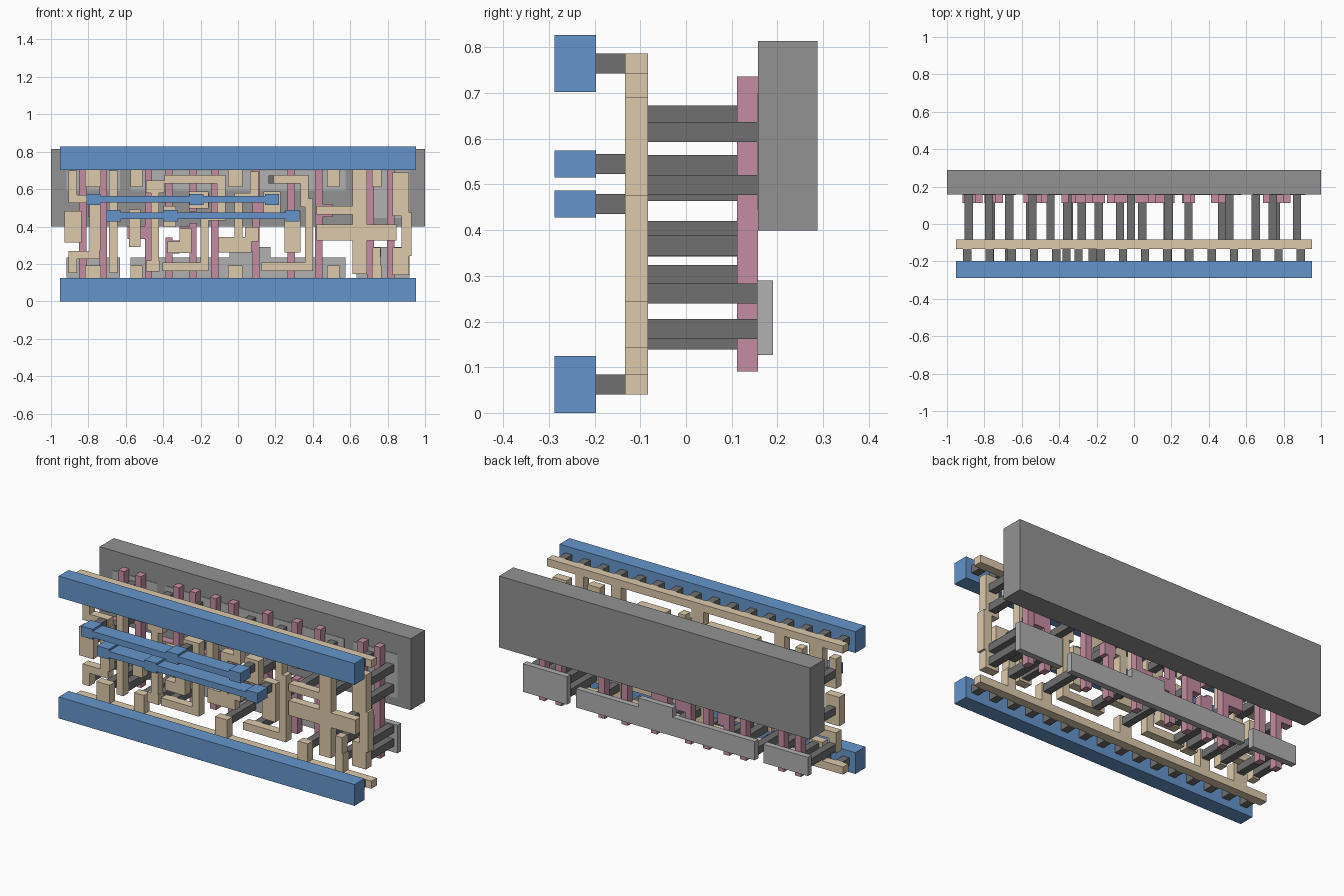
import bpy, bmesh

if "Cube" in bpy.data.objects:
    bpy.data.objects.remove(bpy.data.objects["Cube"])

# Plan units: cell is W wide; S scales the plan to model units
W, H = 7.36, 2.72
S = 2 / 7.74

def material(name, r, g, b):
    m = bpy.data.materials.new(name)
    m.diffuse_color = (r, g, b, 1)
    m.use_nodes = True
    m.node_tree.nodes["Principled BSDF"].inputs["Base Color"].default_value = m.diffuse_color
    return m

BLUE = material("blue", 0.13, 0.30, 0.60)
TAN = material("tan", 0.72, 0.59, 0.41)
PINK = material("pink", 0.56, 0.27, 0.36)
DARK, MID, LIGHT = (material("grey", g, g, g) for g in (0.16, 0.29, 0.44))

# Depth ranges of the layers, front to back
Y_BAR, Y_SHORT, Y_WIRE = (-0.288, -0.197), (-0.197, -0.133), (-0.133, -0.083)
Y_GATE, Y_STRIP, Y_WELL = (0.112, 0.158), (0.155, 0.19), (0.158, 0.288)

def layer(name, rects, depth, mat):
    """Merge plan rectangles into one outline and extrude it through a depth."""
    xs = sorted({r[i] for r in rects for i in (0, 2)})
    zs = sorted({r[i] for r in rects for i in (1, 3)})
    bm = bmesh.new()
    grid = {}
    def vert(i, j):
        if (i, j) not in grid:
            co = ((xs[i] - W / 2) * S, depth[0], (zs[j] + 0.24) * S)
            grid[i, j] = bm.verts.new(co)
        return grid[i, j]
    for i in range(len(xs) - 1):
        for j in range(len(zs) - 1):
            cx, cz = (xs[i] + xs[i + 1]) / 2, (zs[j] + zs[j + 1]) / 2
            if any(r[0] < cx < r[2] and r[1] < cz < r[3] for r in rects):
                bm.faces.new([vert(i, j), vert(i + 1, j), vert(i + 1, j + 1), vert(i, j + 1)])
    ext = bmesh.ops.extrude_face_region(bm, geom=bm.faces[:], use_keep_orig=True)
    for v in ext["geom"]:
        if isinstance(v, bmesh.types.BMVert):
            v.co.y = depth[1]
    bmesh.ops.recalc_face_normals(bm, faces=bm.faces[:])
    bmesh.ops.dissolve_limit(bm, angle_limit=0.01, verts=bm.verts[:], edges=bm.edges[:])
    me = bpy.data.meshes.new(name)
    bm.to_mesh(me)
    bm.free()
    me.materials.append(mat)
    bpy.context.collection.objects.link(bpy.data.objects.new(name, me))

def box(x, z, hx, hz):
    return (x - hx, z - hz, x + hx, z + hz)

def posts(name, centres, y0, y1):
    layer(name, [box(x, z, 0.085, 0.085) for x, z in centres], (y0, y1), DARK)

def trace(x, z, *stops, w=0.085):
    """Wire path: stops alternate between a new height and a new x."""
    out = []
    for k, s in enumerate(stops):
        nx, nz = (x, s) if k % 2 == 0 else (s, z)
        out.append((min(x, nx) - w, min(z, nz) - w, max(x, nx) + w, max(z, nz) + w))
        x, z = nx, nz
    return out

# Back slab and the thin doped strips
layer("well_slab", [(-0.19, 1.305, W + 0.19, 2.91)], Y_WELL, MID)
spans = ((0.135, 1.24), (1.455, 5.9), (6.13, 7.225))
for side, lo, hi in (("lower", 0.25, 0.67), ("upper", 2.05, 2.47)):
    rects = [(a, lo, b, hi) for a, b in spans]
    tall = (lo, 0.88) if side == "lower" else (1.485, hi)
    rects.append((spans[2][0], tall[0], spans[2][1], tall[1]))
    if side == "lower":
        rects.append((3.5, lo, 4.35, tall[1]))
    layer(side + "_strips", rects, Y_STRIP, LIGHT)

# Gate contacts; each gets a pink pad reaching to its nearest finger
fingers = (0.47, 0.89, 1.83, 2.25, 2.75, 3.2, 4.05, 4.78, 5.35, 6.42, 6.84)
split = {2.25: 1.2, 2.75: 1.5, 4.78: 1.45}
contacts = [(0.265, 1.3), (0.72, 1.64), (1.53, 1.18), (2.33, 0.88), (2.6, 1.17), (2.95, 1.86),
            (3.39, 0.93), (3.85, 0.93), (4.38, 1.67), (4.81, 1.18), (5.5, 1.64), (6.62, 1.18)]
gates = []
for f in fingers:
    gap = 0.12 if f in split else 0
    mid = split.get(f, 1.4)
    gates += [(f - 0.075, 0.11, f + 0.075, mid - gap), (f - 0.075, mid + gap, f + 0.075, 2.61)]
for x, z in contacts:
    f = min(fingers, key=lambda q: abs(q - x))
    gates.append((min(f, x - 0.135), z - 0.135, max(f, x + 0.135), z + 0.135))
layer("gate_fingers", gates, Y_GATE, PINK)
posts("gate_posts", contacts, Y_WIRE[1], Y_GATE[0])

# Strip contacts: one column per wire end, lower and upper rows; rail columns sit further out
rail_cols = {0.68: 0.165, 1.58: 0.125, 3.62: 0.15, 5.65: 0.125, 6.55: 0.1}
wire_cols = (0.26, 1.1, 1.95, 2.3, 4.4, 6.2, 7.05)
lower = [(c, 0.38) for c in rail_cols] + [(c, 0.47) for c in wire_cols]
upper = [(c, 2.28) for c in rail_cols] + [(c, 2.28 if 2 < c < 5 else 2.14) for c in wire_cols]
lower += [(c, 0.77) for c in (6.2, 6.55, 7.05)]
upper += [(c, 1.69) for c in (6.2, 7.05)]
posts("lower_strip_posts", lower, Y_WIRE[1], Y_STRIP[0])
posts("upper_strip_posts", upper, Y_WIRE[1], Y_STRIP[0])

# Rails: tan strip with stubs, row of short posts, blue bar
for name, z, tip in (("bottom", 0, 0.5), ("top", H, 2.13)):
    stubs = [(c - h, min(z, tip), c + h, max(z, tip)) for c, h in rail_cols.items()]
    if z == 0:
        stubs.append((6.46, 0, 6.63, 0.87))
    layer(name + "_rail_wiring", [(0, z - 0.085, W, z + 0.085)] + stubs, Y_WIRE, TAN)
    posts(name + "_rail_posts", [(0.23 + 0.46 * i, z) for i in range(16)], *Y_SHORT)
    layer(name + "_rail", [box(W / 2, z, W / 2, 0.24)], Y_BAR, BLUE)

# Blue link bars with three pads each
for name, z, cs in (("upper_link", 1.87, (0.695, 2.82, 4.38)),
                    ("lower_link", 1.53, (1.1, 2.285, 4.805))):
    bar = [(cs[0], z - 0.07, cs[2], z + 0.07)] + [box(c, z, 0.145, 0.115) for c in cs]
    layer(name, bar, Y_BAR, BLUE)
    posts(name + "_posts", [(c, z) for c in cs], *Y_SHORT)

# Tan wiring between the rails
def wire(name, *rects):
    layer(name, rects, Y_WIRE, TAN)

wire("left_input_pad", box(0.265, 1.3, 0.175, 0.325))
wire("left_loop_wire", *trace(0.26, 2.38, 1.88, 0.725, 0.72, 0.26, 0.43),
     box(0.725, 1.3, 0.115, 0.5))
wire("left_straight_wire", *trace(1.1, 0.43, 2.38))
wire("second_input_pad", box(1.54, 1.27, 0.12, 0.39))
wire("second_wire", *trace(1.96, 0.47, 2.14), box(1.92, 0.49, 0.14, 0.11),
     box(1.97, 2.13, 0.19, 0.13))
wire("link_pad_a", box(2.27, 1.515, 0.13, 0.215))
wire("link_pad_b", box(2.87, 1.855, 0.2, 0.175))
wire("link_pad_c", box(4.38, 1.765, 0.175, 0.265))
wire("link_pad_d", box(4.805, 1.2, 0.165, 0.43))
wire("step_pad", box(2.47, 0.88, 0.25, 0.115), box(2.595, 1.02, 0.125, 0.25))
wire("first_latch_wire", *trace(2.245, 2.285, 2.285, 3.335, 1.515, 2.985, 0.475, 2.205))
wire("middle_wire", *trace(3.69, 0.95, 1.92, 4.015, 2.36), box(3.62, 0.93, 0.34, 0.16),
     box(3.96, 1.15, 0.14, 0.15))
wire("second_latch_wire", *trace(4.5, 2.285, 2.285, 5.055, 1.8), *trace(5.15, 1.8, 0.475, 4.255))
wire("output_stage_wire", box(6.13, 1.185, 0.83, 0.165), box(6.2, 1.41, 0.15, 1.08),
     box(5.75, 1.645, 0.45, 0.085))
wire("output_wire", box(7.05, 1.98, 0.17, 0.45), box(7.165, 1.15, 0.105, 0.45),
     box(7.05, 0.59, 0.17, 0.28))
